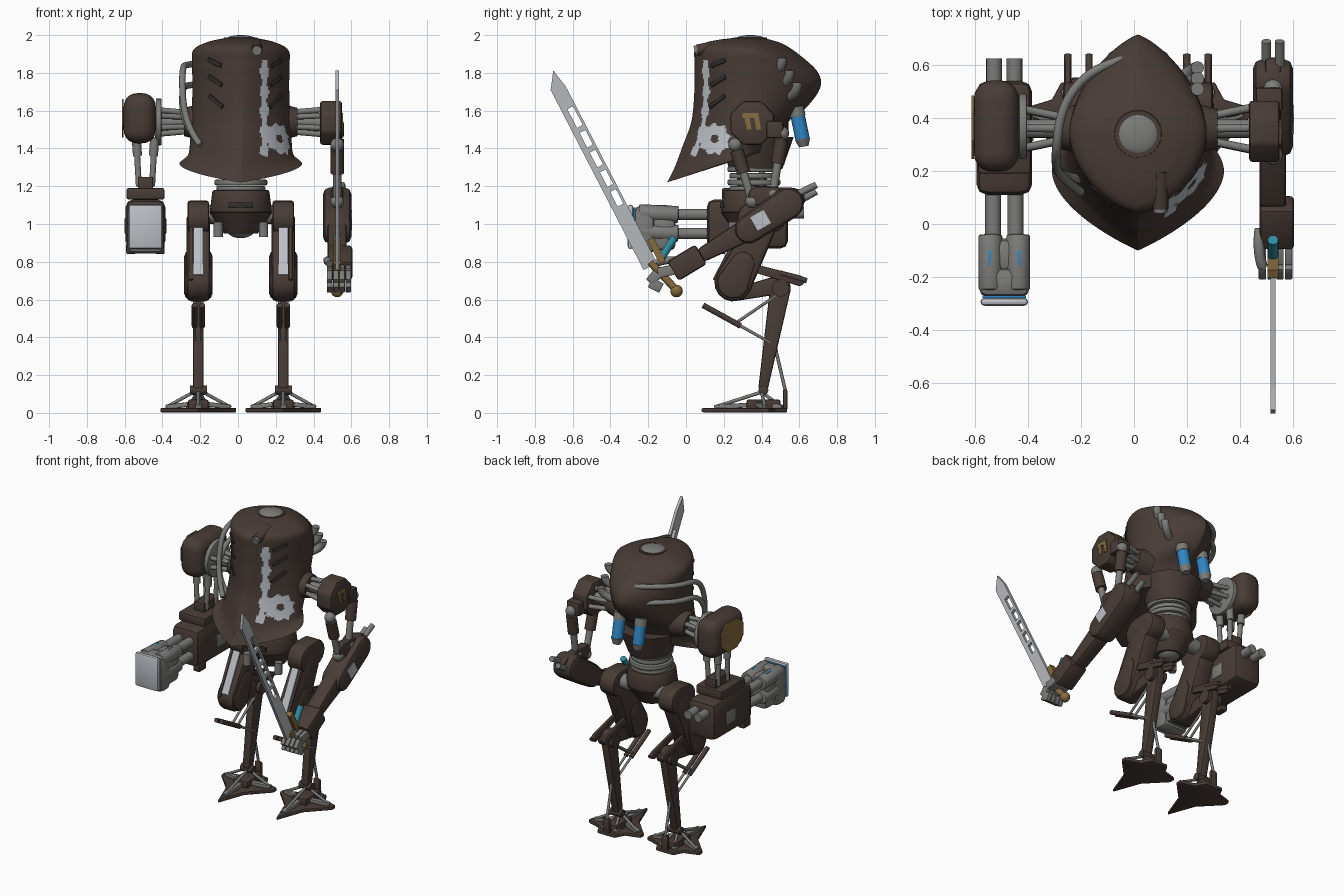
import bpy, bmesh, math
from mathutils import Vector

if "Cube" in bpy.data.objects:
    bpy.data.objects.remove(bpy.data.objects["Cube"])

made = []
CENTRE = 0.015


def material(name, colour):
    mat = bpy.data.materials.new(name)
    mat.use_nodes = True
    mat.diffuse_color = (*colour, 1)
    mat.node_tree.nodes["Principled BSDF"].inputs["Base Color"].default_value = (*colour, 1)
    return mat


brown = material("brown armour", (0.065, 0.045, 0.037))
grey = material("grey metal", (0.2, 0.2, 0.19))
dark = material("dark metal", (0.03, 0.028, 0.027))
pale = material("pale paint", (0.5, 0.53, 0.57))
steel = material("blade steel", (0.46, 0.48, 0.5))
blue = material("blue glass", (0.03, 0.24, 0.55))
teal = material("teal glow", (0.03, 0.27, 0.36))
gold = material("dull gold", (0.24, 0.15, 0.05))


def add(name, bm, mat, bevel=0, segments=2):
    bmesh.ops.recalc_face_normals(bm, faces=bm.faces[:])
    mesh = bpy.data.meshes.new(name)
    bm.to_mesh(mesh)
    bm.free()
    mesh.materials.append(mat)
    ob = bpy.data.objects.new(name, mesh)
    bpy.context.collection.objects.link(ob)
    if bevel:
        mod = ob.modifiers.new("Bevel", "BEVEL")
        mod.width, mod.segments, mod.limit_method = bevel, segments, "ANGLE"
    made.append(ob)
    return ob


def aim(ob, a, b):
    a, b = Vector(a), Vector(b)
    ob.rotation_mode = "QUATERNION"
    ob.rotation_quaternion = (b - a).to_track_quat("Z", "Y")
    ob.location = (a + b) / 2
    return ob


def length(a, b):
    return (Vector(b) - Vector(a)).length


def rod(name, a, b, r, mat=grey, end=None, sides=16, bevel=0):
    bm = bmesh.new()
    bmesh.ops.create_cone(bm, cap_ends=True, segments=sides, radius1=r,
                          radius2=r if end is None else end, depth=length(a, b))
    return aim(add(name, bm, mat, bevel), a, b)


def box(name, loc, size, mat=brown, bevel=0.01, segments=2):
    bm = bmesh.new()
    bmesh.ops.create_cube(bm, size=1)
    bmesh.ops.scale(bm, vec=size, verts=bm.verts[:])
    ob = add(name, bm, mat, bevel, segments)
    ob.location = loc
    return ob


def bar(name, a, b, wide, deep, mat=brown, bevel=0.005):
    return aim(box(name, (0, 0, 0), (wide, deep, length(a, b)), mat, bevel), a, b)


def ball(name, loc, r, mat=grey, squash=1):
    bm = bmesh.new()
    bmesh.ops.create_uvsphere(bm, u_segments=24, v_segments=12, radius=r)
    bmesh.ops.scale(bm, vec=(1, 1, squash), verts=bm.verts[:])
    ob = add(name, bm, mat)
    ob.location = loc
    return ob


def slab(name, pts, lo, hi, mat=brown, axis="x", bevel=0):
    """Flat outline in (y, z), or (x, y) for axis z, given thickness."""
    place = (lambda p, d: (d, *p)) if axis == "x" else (lambda p, d: (*p, d))
    bm = bmesh.new()
    face = bm.faces.new([bm.verts.new(place(p, lo)) for p in pts])
    new = bmesh.ops.extrude_face_region(bm, geom=[face])["geom"]
    shift = Vector(place((0, 0), hi - lo))
    bmesh.ops.translate(bm, vec=shift, verts=[v for v in new if isinstance(v, bmesh.types.BMVert)])
    return add(name, bm, mat, bevel)


def octagon(y, z, ry, rz):
    turns = [(k + .5) * math.pi / 4 for k in range(8)]
    return [(y + ry * math.cos(t), z + rz * math.sin(t)) for t in turns]


def link(name, x, wide, a, b, mat=brown, bevel=0.01):
    """Rounded limb plate between two (y, z, radius) joints."""
    turn = math.atan2(b[1] - a[1], b[0] - a[0])
    pts = []
    for (y, z, r), start in ((a, turn + math.pi / 2), (b, turn - math.pi / 2)):
        for i in range(9):
            t = start + math.pi * i / 8
            pts.append((y + r * math.cos(t), z + r * math.sin(t)))
    return slab(name, pts, x - wide / 2, x + wide / 2, mat, bevel=bevel)


def tube(name, pts, r, mat=grey):
    curve = bpy.data.curves.new(name, "CURVE")
    curve.dimensions, curve.bevel_depth, curve.use_fill_caps = "3D", r, True
    spline = curve.splines.new("NURBS")
    spline.points.add(len(pts) - 1)
    for point, p in zip(spline.points, pts):
        point.co = (*p, 1)
    spline.order_u, spline.use_endpoint_u = min(4, len(pts)), True
    curve.materials.append(mat)
    ob = bpy.data.objects.new(name, curve)
    bpy.context.collection.objects.link(ob)
    made.append(ob)


# Torso shell: rows of front/side/back height, front/side/back depth, half width, ridge sharpness
ROWS = [(1.22, 1.32, 1.4, -.1, .2, .46, .325, 1.9), (1.3, 1.36, 1.47, -.06, .25, .5, .28, 1.8),
        (1.42, 1.45, 1.55, -.015, .3, .55, .268, 1.65), (1.55, 1.56, 1.62, .03, .33, .64, .262, 1.45),
        (1.72, 1.72, 1.72, .045, .35, .71, .256, 1.3), (1.85, 1.84, 1.8, .045, .35, .7, .258, 1.25),
        (1.93, 1.92, 1.88, .05, .35, .62, .252, 1.25), (1.965, 1.962, 1.95, .12, .35, .52, .18, 1.1),
        (1.985, 1.985, 1.98, .25, .34, .43, .08, 1)]


def shell(u, t):
    i = min(int(u), len(ROWS) - 2)
    f = u - i
    rows = [ROWS[max(0, min(len(ROWS) - 1, k))] for k in range(i - 1, i + 3)]
    zf, zs, zb, yf, ys, yb, w, a = [
        q + f / 2 * (r - p + f * (2 * p - 5 * q + 4 * r - s + f * (3 * (q - r) + s - p)))
        for p, q, r, s in zip(*rows)]
    c, s = math.cos(t), math.sin(t)
    k = abs(c) ** 1.1
    if c < 0:
        a = min(1.6, a + .3)
    return Vector((CENTRE + math.copysign(w * abs(s) ** a, s),
                   ys + ((yf if c > 0 else yb) - ys) * k, zs + ((zf if c > 0 else zb) - zs) * k))


AROUND, UP = 180, 120
bm = bmesh.new()
rings = [[bm.verts.new(shell(j * (len(ROWS) - 1) / UP, 2 * math.pi * i / AROUND))
          for i in range(AROUND)] for j in range(UP + 1)]
for low, high in zip(rings, rings[1:]):
    for i in range(AROUND):
        k = (i + 1) % AROUND
        bm.faces.new((low[i], low[k], high[k], high[i]))
bm.faces.new(rings[0])
bm.faces.new(rings[-1])
torso = add("torso_shell", bm, brown)
torso.data.materials.append(pale)
for face in torso.data.polygons:
    x, y, z = face.center
    d = math.hypot(y - 0.15, z - 1.45)
    scallop = 0.08 + 0.007 * math.sin(9 * math.atan2(z - 1.45, y - 0.15))
    streak = abs(x - 0.14) < 0.018 + 0.006 * math.sin(60 * z) and 1.36 < z < 1.87 and y < 0.25
    emblem = x > 0.08 and 0.022 < d < scallop
    if streak or emblem:
        face.material_index = 1

# Torso fittings
rod("torso_base", (CENTRE, .37, 1.29), (CENTRE, .37, 1.46), .14, brown, .2, 24)
ball("top_dome", (CENTRE, .34, 1.977), .08, grey, 0.29)
rod("top_dome_rim", (CENTRE, .34, 1.96), (CENTRE, .34, 1.987), .095, brown, .088, 32)
rod("periscope", (.1, .2, 1.95), (.1, .06, 1.92), .03, brown)
rod("periscope_lens", (.1, .06, 1.92), (.1, .045, 1.917), .026)
for side in (-1, 1):
    start = .5 if side < 0 else .75
    for u in (4.9, 4.1, 3.4):
        bar("vent_fin", shell(u, side * start), shell(u + .35, side * (start + .3)), .02, .025, dark)
    x = CENTRE + side * .08
    rod("canister", (x, .592, 1.57), (x, .617, 1.45), .038, blue)
    rod("canister_top", (x, .582, 1.62), (x, .592, 1.57), .041)
    rod("canister_foot", (x, .617, 1.45), (x, .624, 1.41), .041, grey, .025)
for drop in (0, 1):
    z = 1.84 - .11 * drop
    tube("wrap_pipe", [(-.04, .62, z), (-.17, .59, z + .02), (-.28, .45, z), (-.29, .3, z),
                       (-.3, .22, z - .1), (-.28, .18, 1.52), (-.2, .12 + .05 * drop, 1.42)], .017)
for i in range(3):
    y, z = .49 + .04 * i, 1.84 - .065 * i
    tube("exhaust_stub", [(.13, y - .05, z - .05), (.235, y + .02, z - .03), (.24, y + .02, z + .04)], .025)

# Waist and pelvis
for i in range(4):
    z = 1.17 + .035 * i
    rod("waist_ring", (CENTRE, .36, z), (CENTRE, .36, z + .03), .13 + .01 * (i % 2), grey, sides=24, bevel=.008)
rod("pelvis_top", (CENTRE, .35, 1.06), (CENTRE, .35, 1.18), .165, brown, .15, 20, .01)
rod("pelvis_bowl", (CENTRE, .35, .95), (CENTRE, .35, 1.06), .09, brown, .165, 20)
ball("pelvis_joint", (CENTRE, .36, .97), .075, grey, .6)
box("pelvis_slot", (CENTRE, .19, 1.1), (.13, .02, .03), dark, .003)
rod("hip_axle", (-.24, .42, 1.05), (.27, .42, 1.05), .05)

# Legs and feet
for side in (-1, 1):
    x = CENTRE + side * .225
    rod("hip_bolt", (CENTRE + side * .12, .25, .93), (CENTRE + side * .12, .25, 1.01), .025)
    link("hip_block", x, .115, (.45, 1.04, .085), (.36, 1.03, .09), bevel=.015)
    link("thigh", x, .125, (.4, .98, .075), (.25, .69, .1), bevel=.025)
    link("knee_guard", x, .15, (.3, .79, .07), (.25, .69, .09), bevel=.03)
    bar("thigh_paint", (x, .312, 1.02), (x, .162, .73), .05, .012, pale, 0)
    bar("thigh_ridge", (x + side * .038, .31, 1.0), (x + side * .038, .155, .7), .02, .03)
    for off in (-.04, .04):
        link("rear_link", x + off, .02, (.31, .78, .02), (.6, .7, .028), bevel=.004)
        rod("link_pin", (x + off, .5, .74), (x + off, .64, .7), .014, brown)
        rod("shin_piston", (x + off * .5, .09, .57), (x + off * .5, .29, .46), .015, brown)
        rod("piston_rod", (x + off * .5, .29, .46), (x + off * .5, .45, .37), .008)
        rod("shin_brace", (x + off * .5, .27, .48), (x + off * .5, .49, .63), .008)
    link("knee_link", x, .06, (.28, .63, .035), (.5, .68, .05))
    link("shin", x, .055, (.5, .66, .055), (.41, .14, .026))
    rod("shin_knuckle", (x - .055, .5, .66), (x + .055, .5, .66), .045, brown)
    rod("shin_tendon", (x, .46, .4), (x, .53, .1), .009)
    rod("ankle", (x - .045, .41, .12), (x + .045, .41, .12), .026, brown)
    half = [(0, .08), (.07, .27), (.2, .405), (.2, .44), (.1, .47), (.065, .535)]
    outline = [(x + px, y) for px, y in half] + [(x - px, y) for px, y in reversed(half[1:])]
    slab("foot_plate", outline, .003, .026, brown, "z", .005)
    box("foot_block", (x, .41, .045), (.11, .18, .05))
    box("heel_spur", (x, .525, .07), (.05, .025, .11))
    for tx, ty in ((0, .15), (.17, .42), (-.17, .42), (.05, .51), (-.05, .51)):
        rod("toe_strut", (x + tx, ty, .03), (x + tx * .15, .4, .11), .009)
        bar("toe_ridge", (x + tx, ty, .03), (x + tx * .3, .38, .045), .035, .025, grey)

# Shoulder struts shared by both arms
for side in (-1, 1):
    rod("shoulder_socket", (CENTRE + side * .2, .36, 1.54), (CENTRE + side * .3, .36, 1.54), .1, brown, .075, 20)
    rod("shoulder_shaft", (side * .25, .36, 1.54), (side * .45, .36, 1.54), .035)
    for i in range(6):
        t = i * math.pi / 3 + .5
        c, s = math.cos(t), math.sin(t)
        rod("shoulder_strut", (side * .27, .36 + .05 * c, 1.54 + .05 * s),
            (side * .44, .36 + .09 * c, 1.54 + .065 * s), .015)

# Gun arm on the right
GX = -.49
rod("shoulder_disc", (-.435, .37, 1.54), (-.405, .37, 1.54), .125, grey, sides=24, bevel=.006)
box("gun_shoulder", (-.52, .37, 1.56), (.17, .345, .265), brown, .07, 5)
slab("shoulder_badge", octagon(.365, 1.56, .13, .11), -.614, -.605, gold)
for dx in (-.035, .035):
    for y in (.31, .41):
        rod("gun_hanger", (GX + dx * 1.4, y, 1.46), (GX + dx, y - .01, 1.2), .016)
        rod("hanger_sleeve", (GX + dx * 1.4, y, 1.46), (GX + dx * 1.2, y, 1.36), .024)
    rod("gun_rear_tube", (GX + dx * 1.1, .5, 1.06), (GX + dx * 1.1, .625, 1.06), .03)
    for z in (1.05, .95):
        rod("barrel_rod", (GX + dx * 1.2, .13, z), (GX + dx * 1.2, -.07, z), .03)
        rod("muzzle_tube", (GX + dx * 1.5, -.04, z), (GX + dx * 1.5, -.25, z + .01), .045, grey, bevel=.008)
    box("muzzle_lamp", (GX + dx * 1.6, -.13, 1.08), (.012, .06, .04), blue, .002)
    box("lower_clamp", (GX + dx * 2.2, .17, .87), (.05, .08, .06))
bar("hanger_bracket", (GX, .35, 1.25), (GX, .35, 1.18), .08, .16)
box("gun_top_plate", (GX, .32, 1.16), (.2, .26, .06))
box("gun_body", (GX, .325, 1.0), (.21, .43, .26), brown, .04)
box("gun_side_panel", (GX, .36, .99), (.222, .1, .09), grey)
box("muzzle_block", (GX, -.12, .97), (.17, .13, .22), grey, .03)
box("muzzle_head", (GX, -.22, .97), (.19, .11, .25), grey, .03)
box("muzzle_glow", (GX, -.275, .98), (.165, .01, .215), blue, .003)
box("muzzle_face", (GX, -.294, .985), (.18, .03, .235), pale, .028)

# Sword arm on the left
SX = .525
slab("sword_shoulder", octagon(.35, 1.535, .125, .125), .435, .55, brown, bevel=.012)
for y in (.32, .37):
    bar("shoulder_mark", (.552, y, 1.58), (.552, y + .015, 1.5), .008, .025, gold, 0)
bar("mark_top", (.552, .3, 1.575), (.552, .385, 1.575), .008, .025, gold, 0)
box("shoulder_rear", (.51, .47, 1.5), (.1, .09, .09))
for top, low in (((.26, 1.42), (.35, 1.12)), ((.51, 1.48), (.46, 1.16))):
    a, b = Vector((SX, *top)), Vector((SX, *low))
    rod("upper_arm_rod", a, b, .022)
    rod("upper_arm_sleeve", a.lerp(b, .1), a.lerp(b, .5), .036, brown)
    ball("arm_top_joint", a, .036)
    ball("arm_low_joint", b, .036)
link("forearm", SX, .15, (.54, 1.11, .085), (.33, .97, .075), bevel=.035)
link("forearm_wrist", SX, .1, (.36, .99, .065), (.1, .845, .04), bevel=.015)
link("elbow_fin", SX, .06, (.38, 1.15, .05), (.57, 1.13, .06))
bar("forearm_paint", (SX + .074, .43, 1.04), (SX + .074, .36, 1.0), .009, .08, pale, 0)
for dx in (-.025, .025):
    rod("forearm_tube", (SX + dx, .48, 1.08 + dx), (SX + dx, .69, 1.19 + dx * .7), .018)
bar("hand", (SX + .015, .08, .84), (SX + .015, -.07, .75), .13, .12, brown, .015)
knuckles = [(-.06, .76), (-.15, .74), (-.19, .69), (-.13, .66)]
for i in range(4):
    x = SX - .04 + .033 * i
    for a, b in zip(knuckles, knuckles[1:]):
        bar("finger", (x, *a), (x, *b), .029, .055, grey)
tube("thumb", [(SX - .05, -.02, .8), (SX - .06, -.1, .82), (SX - .04, -.16, .79)], .02)


# Sword, laid out along the blade and across it
def on_blade(along, across):
    return (-.18 - .46 * along + .89 * across, .78 + .89 * along + .46 * across)


def blade(name, pts, mat=steel, thick=.02):
    slab(name, [on_blade(*p) for p in pts], SX - thick / 2, SX + thick / 2, mat)


def strip(name, s, e, lo, hi, **kw):
    blade(name, [(s, lo), (e, lo), (e, hi), (s, hi)], **kw)


blade("blade_tip", [(.94, -.05), (1.07, -.05), (1.155, .01), (1.05, .03), (.94, .03)])
strip("blade_base", 0, .36, -.05, .03)
strip("blade_edge", .36, .94, -.05, -.018)
strip("blade_spine", .36, .94, .016, .03)
for i in range(4):
    strip("blade_rung", .447 + .117 * i, .477 + .117 * i, -.018, .016)
strip("sword_guard", -.01, .13, .04, .075, mat=gold, thick=.04)
rod("sword_grip", (SX, *on_blade(.02, 0)), (SX, -.06, .66), .02, gold)
rod("sword_power_cell", (SX, -.13, .82), (SX, -.06, .93), .02, teal)
ball("pommel", (SX, -.05, .645), .033, gold)

# Shade everything smooth with sharp edges kept
bpy.ops.object.select_all(action="DESELECT")
for ob in made:
    ob.select_set(True)
bpy.context.view_layer.objects.active = made[0]
bpy.ops.object.convert(target="MESH")
bpy.ops.object.shade_smooth_by_angle(angle=math.radians(35))
